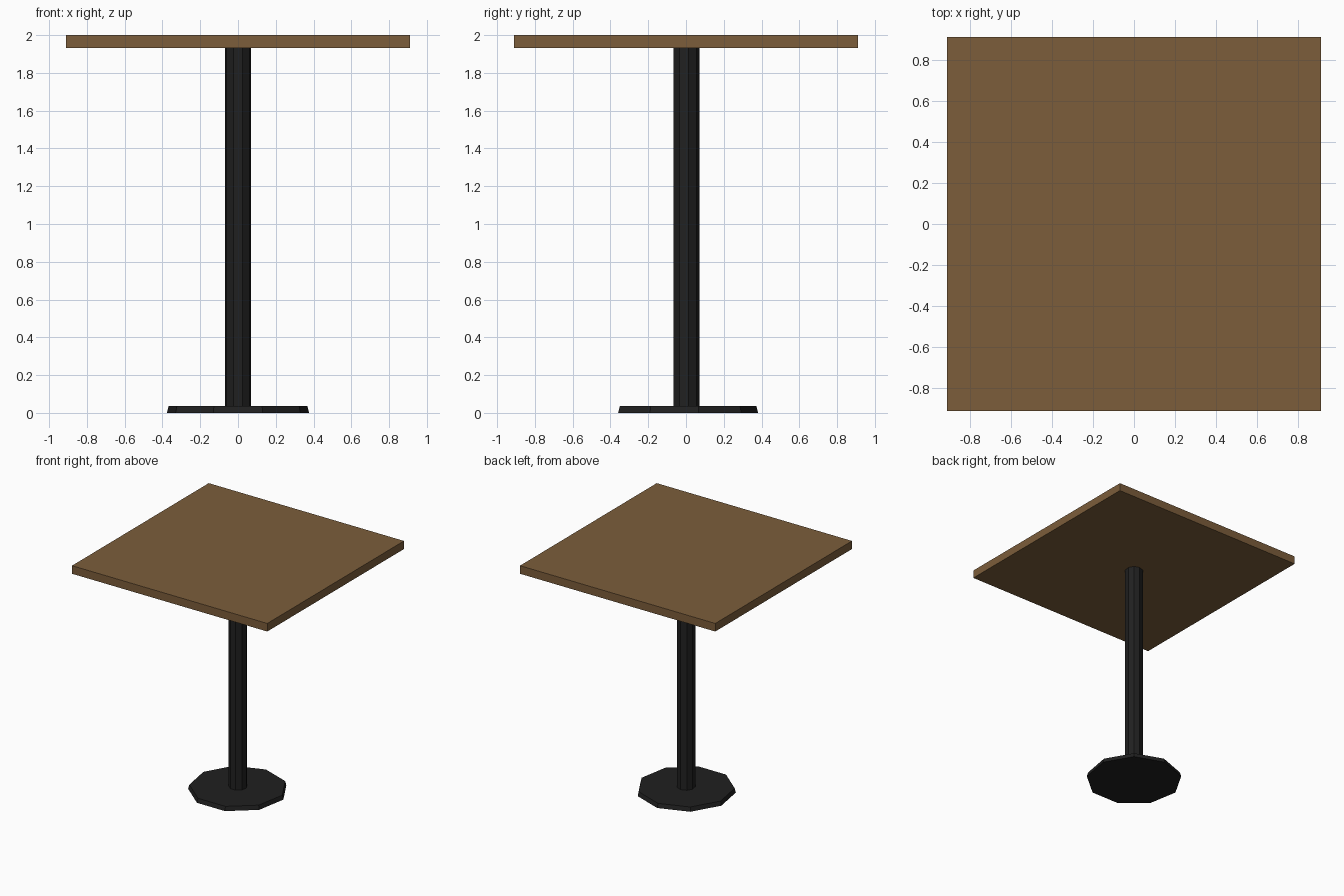
import bpy, bmesh, math

if "Cube" in bpy.data.objects:
    bpy.data.objects.remove(bpy.data.objects["Cube"])


def material(name, color):
    m = bpy.data.materials.new(name)
    m.diffuse_color = (*color, 1.0)
    m.use_nodes = True
    m.node_tree.nodes["Principled BSDF"].inputs["Base Color"].default_value = m.diffuse_color
    return m


wood = material("brown wood", (0.2, 0.11, 0.043))
metal = material("black metal", (0.0145, 0.0145, 0.0145))


def prism(name, rings, sides, start, mat):
    """Closed flat-faced solid through (radius, z) rings, first corner at angle start."""
    bm = bmesh.new()
    loops = []
    for r, z in rings:
        loops.append([bm.verts.new((r * math.cos(start + 2 * math.pi * i / sides),
                                    r * math.sin(start + 2 * math.pi * i / sides), z))
                      for i in range(sides)])
    for a, b in zip(loops, loops[1:]):
        for i in range(sides):
            j = (i + 1) % sides
            bm.faces.new((a[i], a[j], b[j], b[i]))
    bm.faces.new(loops[0][::-1])
    bm.faces.new(loops[-1])
    bmesh.ops.recalc_face_normals(bm, faces=bm.faces)
    me = bpy.data.meshes.new(name)
    bm.to_mesh(me)
    bm.free()
    me.materials.append(mat)
    ob = bpy.data.objects.new(name, me)
    bpy.context.collection.objects.link(ob)
    return ob


# Nine-sided foot with slightly slanted rim, corner pointing to the back
prism("foot", [(0.382, 0.0), (0.373, 0.036)], 9, math.pi / 2, metal)

# Nine-sided post
prism("post", [(0.071, 0.036), (0.071, 1.933)], 9, math.pi / 2, metal)

# Square table top
R = 0.91 * math.sqrt(2)
prism("table_top", [(R, 1.932), (R, 2.0)], 4, math.pi / 4, wood)
